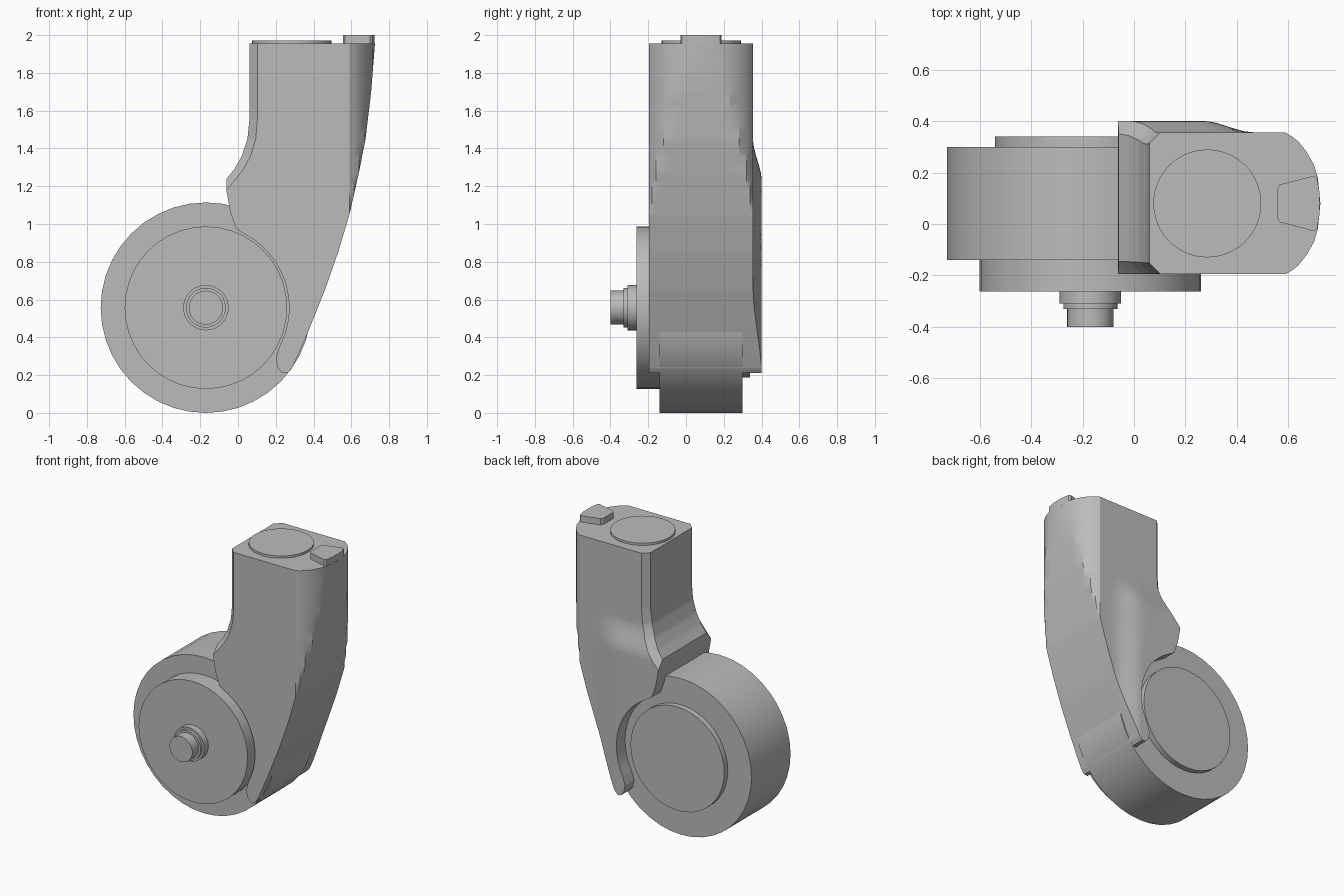
import bpy, bmesh, math
from mathutils import Matrix

if "Cube" in bpy.data.objects:
    bpy.data.objects.remove(bpy.data.objects["Cube"])

grey = bpy.data.materials.new("light_grey")
grey.use_nodes = True
colour = (0.5, 0.5, 0.5, 1)
grey.diffuse_color = colour
grey.node_tree.nodes["Principled BSDF"].inputs["Base Color"].default_value = colour

AXLE_X, AXLE_Z = -0.17, 0.557


def finish(name, bm):
    bmesh.ops.remove_doubles(bm, verts=bm.verts, dist=0.0005)
    bmesh.ops.recalc_face_normals(bm, faces=bm.faces)
    mesh = bpy.data.meshes.new(name)
    bm.to_mesh(mesh)
    bm.free()
    mesh.materials.append(grey)
    obj = bpy.data.objects.new(name, mesh)
    bpy.context.collection.objects.link(obj)
    bpy.ops.object.select_all(action='DESELECT')
    obj.select_set(True)
    bpy.context.view_layer.objects.active = obj
    bpy.ops.object.shade_smooth_by_angle(angle=math.radians(25))
    return obj


def cylinder(name, radius, lo, hi, centre=None, segments=40):
    """Disc along y on the axle, or along z when a centre is given."""
    bm = bmesh.new()
    mid = (lo + hi) / 2
    if centre is None:
        place = Matrix.Translation((AXLE_X, mid, AXLE_Z)) @ Matrix.Rotation(math.pi / 2, 4, 'X')
    else:
        place = Matrix.Translation((*centre, mid))
    bmesh.ops.create_cone(bm, cap_ends=True, segments=segments, radius1=radius,
                          radius2=radius, depth=hi - lo, matrix=place)
    return finish(name, bm)


def lerp(points, t):
    """Piecewise linear lookup through rising (t, value) pairs."""
    if t <= points[0][0]:
        return points[0][1]
    for (a, u), (b, v) in zip(points, points[1:]):
        if t <= b:
            return u + (v - u) * (t - a) / (b - a)
    return points[-1][1]


def smooth(t):
    t = max(0, min(1, t))
    return t * t * (3 - 2 * t)


# Wheel, hubs and stepped axle
cylinder("wheel", 0.557, -0.14, 0.30)
cylinder("front_hub", 0.43, -0.263, -0.13)
cylinder("back_hub", 0.37, 0.29, 0.34)
cylinder("axle_collar", 0.12, -0.31, -0.25)
cylinder("axle_step", 0.105, -0.33, -0.30)
cylinder("axle_tip", 0.09, -0.40, -0.32)

# Fork: horizontal sections lofted between two edge profiles
TOP, FRONT, BACK, MID = 1.955, -0.195, 0.355, 0.08
right_edge = [(0.21, 0.262), (0.235, 0.285), (0.31, 0.32), (0.45, 0.38), (0.65, 0.46),
              (0.85, 0.53), (1.05, 0.59), (1.27, 0.64), (1.45, 0.675), (1.7, 0.705), (TOP, 0.725)]
left_tip = [(0.21, 0.235), (0.24, 0.21), (0.29, 0.20), (0.36, 0.223)]
left_neck = [(0.955, 0.02), (0.975, -0.01), (1.06, -0.04), (1.18, -0.062), (1.24, -0.06),
             (1.29, -0.02), (1.36, 0.02), (1.45, 0.05), (1.55, 0.06)]
chamfer = [(1.18, 0), (1.24, 0.05), (1.4, 0.045), (1.55, 0.042)]
nose = [(0, 0.725), (0.1, 0.715), (0.15, 0.70), (0.2, 0.672), (0.24, 0.64),
        (0.26, 0.615), (0.275, 0.59)]


def left_edge(z):
    if z < 0.36:
        return lerp(left_tip, z)
    if z < 0.95:
        return AXLE_X + math.sqrt(0.44 ** 2 - (z - AXLE_Z) ** 2)
    return lerp(left_neck, z)


def back_y(x, z):
    return BACK + 0.045 * smooth((0.47 - x) / 0.2) * smooth((1.45 - z) / 0.22)


def section(z):
    xl, xr, c = left_edge(z), lerp(right_edge, z), lerp(chamfer, z)
    end = min(nose[-1][1], xr)
    ring = [(xl, FRONT + c), (xl + c, FRONT)]
    for side in (-1, 1):
        steps = nose[::-1] if side < 0 else nose[1:-1]
        ring += [(min(x, xr), MID + side * t) for t, x in steps]
    for i in range(13):
        x = end + (xl + c - end) * i / 12
        ring.append((x, back_y(x, z)))
    ring.append((xl, back_y(xl + c, z) - c))
    return ring


levels = {0.21 + (TOP - 0.21) * i / 60 for i in range(61)}
levels |= {z for z, _ in right_edge + left_tip + left_neck}
bm = bmesh.new()
rings = [[bm.verts.new((x, y, z)) for x, y in section(z)] for z in sorted(levels)]
for low, high in zip(rings, rings[1:]):
    for i in range(len(low)):
        j = (i + 1) % len(low)
        bm.faces.new((low[i], low[j], high[j], high[i]))
bm.faces.new(rings[0])
bm.faces.new(rings[-1])
finish("fork", bm)

# Top mounting disc and locating key
cylinder("mounting_disc", 0.21, 1.945, 1.971, centre=(0.285, MID))
key_half = [(0.557, 0.055), (0.567, 0.073), (0.70, 0.108), (0.712, 0.10), (0.722, 0.04)]
outline = [(x, MID - t) for x, t in key_half] + [(x, MID + t) for x, t in key_half[::-1]]
bm = bmesh.new()
base = bm.faces.new([bm.verts.new((x, y, 1.945)) for x, y in outline])
top = bmesh.ops.extrude_face_region(bm, geom=[base])["geom"]
bmesh.ops.translate(bm, vec=(0, 0, 0.055), verts=[v for v in top if isinstance(v, bmesh.types.BMVert)])
finish("locating_key", bm)
